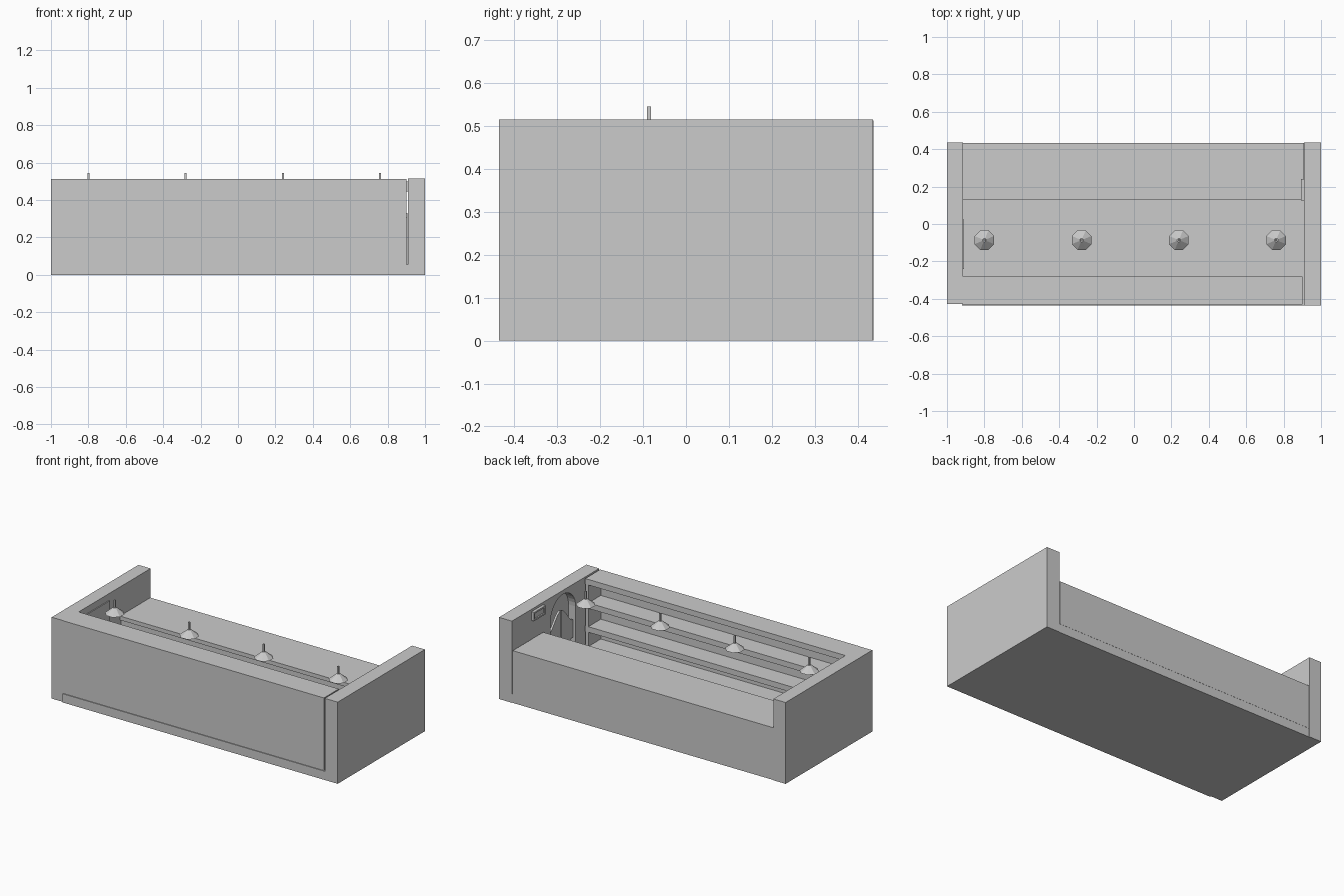
import bpy, bmesh, math
from mathutils import Matrix

if "Cube" in bpy.data.objects:
    bpy.data.objects.remove(bpy.data.objects["Cube"])


def finish(name, bm):
    bmesh.ops.recalc_face_normals(bm, faces=bm.faces)
    me = bpy.data.meshes.new(name)
    bm.to_mesh(me)
    bm.free()
    ob = bpy.data.objects.new(name, me)
    bpy.context.collection.objects.link(ob)
    return ob


def box(name, x, y, z):
    """Box from (min, max) ranges."""
    bm = bmesh.new()
    size = [b - a for a, b in (x, y, z)]
    mid = [(a + b) / 2 for a, b in (x, y, z)]
    bmesh.ops.create_cube(bm, size=1, matrix=Matrix.Translation(mid) @ Matrix.Diagonal((*size, 1)))
    return finish(name, bm)


def profile_yz(name, pts, x0, x1):
    """Extrude a y-z outline along x."""
    bm = bmesh.new()
    face = bm.faces.new([bm.verts.new((x0, y, z)) for y, z in pts])
    new = bmesh.ops.extrude_face_region(bm, geom=[face])["geom"]
    bmesh.ops.translate(bm, vec=(x1 - x0, 0, 0), verts=[v for v in new if isinstance(v, bmesh.types.BMVert)])
    return finish(name, bm)


FLOOR = 0.055
TOP = 0.515

# Floor and outer walls
box("floor", (-0.92, 0.995), (-0.435, 0.433), (0, FLOOR))
box("left_wall", (-1, -0.915), (-0.428, 0.436), (0, TOP - 0.002))
box("front_wall", (-0.915, 0.9), (-0.43, -0.405), (FLOOR, TOP - 0.002))

# Right wall, whose outline steps around an arched doorway niche
cy, r, spring = -0.075, 0.125, 0.365
arch = [(cy + r * math.cos(math.pi * i / 16), spring + r * math.sin(math.pi * i / 16)) for i in range(17)]
outline = [(-0.435, 0), (-0.435, TOP), (0.435, TOP), (0.435, 0), (cy + r, 0)] + arch + [(cy - r, 0)]
profile_yz("right_wall_doorway", outline, 0.91, 0.96)
box("right_wall", (0.96, 1), (-0.435, 0.435), (0, TOP))

# Swing doors with sloping curved tops
for side, label in ((-1, "near"), (1, "far")):
    w = r - 0.008
    top = [(cy + side * (0.004 + w * t / 8), 0.33 + 0.05 * math.cos(math.pi * t / 8)) for t in range(9)]
    low = [(cy + side * (0.004 + w * t / 8), 0.14 - 0.03 * math.cos(math.pi * t / 8)) for t in range(8, -1, -1)]
    profile_yz(f"swing_door_{label}", top + low, 0.925, 0.938)

# Sign plate with a raised rim over the doorway side
sy, sz = (0.125, 0.24), (0.445, 0.5)
box("sign_plate", (0.9, 0.911), sy, sz)
for k, z in enumerate(((sz[0], sz[0] + 0.01), (sz[1] - 0.01, sz[1]))):
    box(f"sign_rim_long_{k}", (0.892, 0.9), sy, z)
for k, y in enumerate(((sy[0], sy[0] + 0.01), (sy[1] - 0.01, sy[1]))):
    box(f"sign_rim_short_{k}", (0.892, 0.9), y, sz)

# Flat door panel on the left wall
box("left_door", (-0.916, -0.909), (-0.24, 0.025), (FLOOR, 0.47))

# Wall shelves
for i, z in enumerate((0.09, 0.215, 0.365, TOP - 0.002)):
    box(f"shelf_{i}", (-0.915, 0.9), (-0.406, -0.281), (z - 0.035, z))
for x, label in ((-0.915, "left"), (0.878, "right")):
    box(f"shelf_end_{label}", (x, x + 0.022), (-0.406, -0.282), (FLOOR, TOP - 0.003))

# Counter with overhanging top
box("counter_body", (-0.915, 0.905), (0.142, 0.434), (FLOOR, 0.305))
box("counter_top", (-0.915, 0.905), (0.13, 0.434), (0.305, 0.33))

# Hanging lamps: octagonal shade on a thin square stem
for i in range(4):
    x, y = -0.8 + i * 0.52, -0.086
    bm = bmesh.new()
    bmesh.ops.create_cone(bm, cap_ends=True, segments=8, radius1=0.057, radius2=0.01, depth=0.038,
                          matrix=Matrix.Translation((x, y, 0.479)) @ Matrix.Rotation(math.pi / 8, 4, 'Z'))
    finish(f"lamp_shade_{i}", bm)
    box(f"lamp_stem_{i}", (x - 0.005, x + 0.005), (y - 0.005, y + 0.005), (0.49, 0.545))
